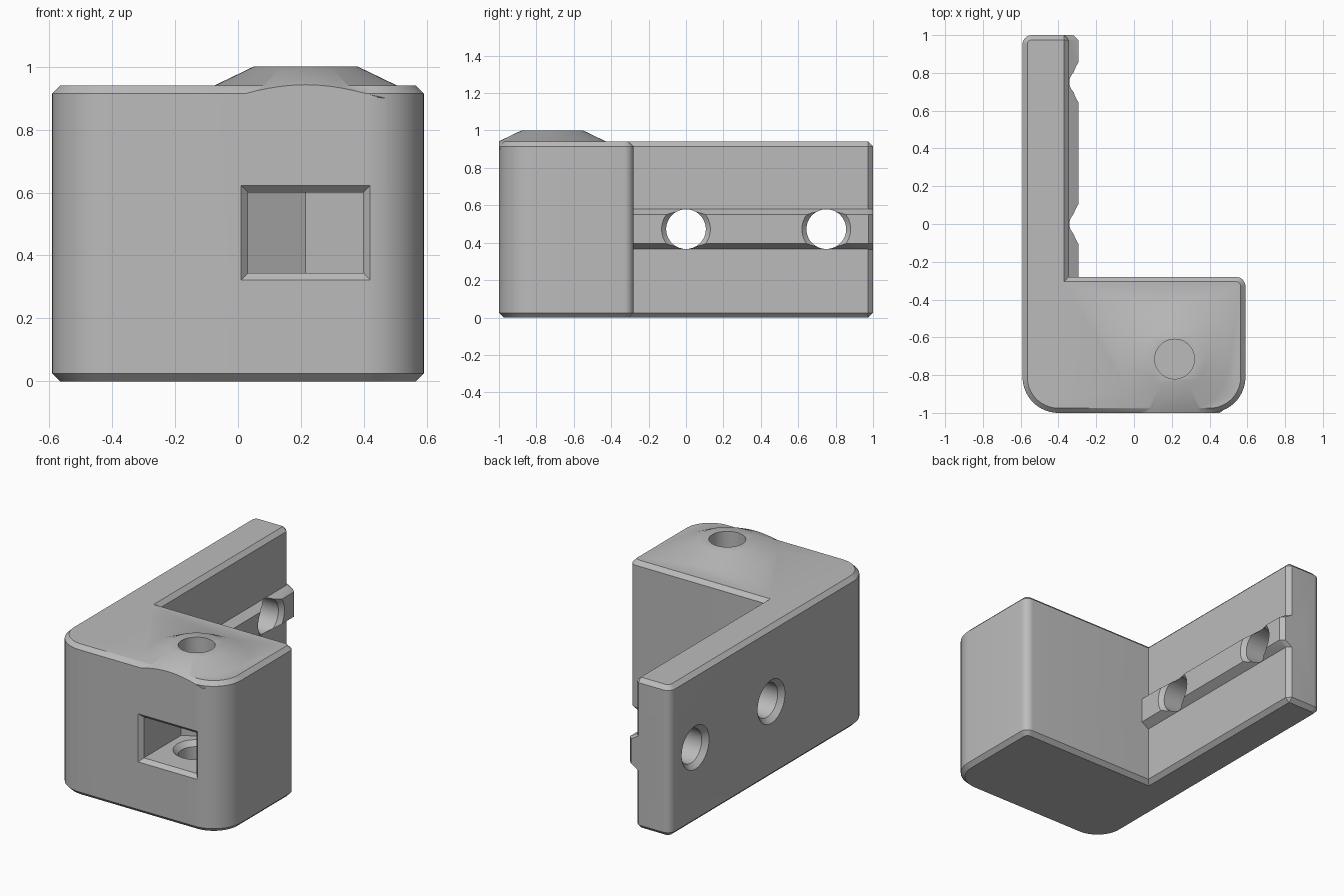
import bpy
import bmesh
from math import cos, sin, pi

if "Cube" in bpy.data.objects:
    bpy.data.objects.remove(bpy.data.objects["Cube"], do_unlink=True)

grey = bpy.data.materials.new("light_grey")
grey.use_nodes = True
grey.diffuse_color = (0.5, 0.5, 0.5, 1)
grey.node_tree.nodes["Principled BSDF"].inputs["Base Color"].default_value = (0.5, 0.5, 0.5, 1)


def loft(name, loops):
    """Closed solid skinned through loops of equal length."""
    bm = bmesh.new()
    rings = [[bm.verts.new(p) for p in loop] for loop in loops]
    n = len(rings[0])
    for a, b in zip(rings, rings[1:]):
        for i in range(n):
            j = (i + 1) % n
            bm.faces.new((a[i], a[j], b[j], b[i]))
    bm.faces.new(rings[0][::-1])
    bm.faces.new(rings[-1])
    bmesh.ops.recalc_face_normals(bm, faces=bm.faces)
    mesh = bpy.data.meshes.new(name)
    bm.to_mesh(mesh)
    bm.free()
    mesh.materials.append(grey)
    obj = bpy.data.objects.new(name, mesh)
    bpy.context.collection.objects.link(obj)
    return obj


def combine(target, tool, operation):
    """Apply a boolean and discard the tool."""
    mod = target.modifiers.new("combine", "BOOLEAN")
    mod.operation = operation
    mod.solver = "EXACT"
    mod.object = tool
    bpy.context.view_layer.objects.active = target
    bpy.ops.object.modifier_apply(modifier=mod.name)
    bpy.data.objects.remove(tool, do_unlink=True)


def turned(name, profile, a, b, axis="z", segs=64):
    """Solid of revolution; profile holds (position along axis, radius)."""
    loops = []
    for t, r in profile:
        ring = [(a + r * cos(2 * pi * i / segs), b + r * sin(2 * pi * i / segs)) for i in range(segs)]
        loops.append([(u, v, t) if axis == "z" else (t, u, v) for u, v in ring])
    return loft(name, loops)


# Outline dimensions
SIDE, INNER, BACK = 0.59, -0.345, -0.28
TOP, CH = 0.94, 0.025
NUT_X, NUT_Y, BORE = 0.215, -0.715, 0.105


def footprint(inset, z):
    """L-shaped outline with rounded corners, moved inward by inset."""
    corners = [(-SIDE, -1, 1, 1, 0.19, 180, 16), (SIDE, -1, -1, 1, 0.19, 270, 16),
               (SIDE, BACK, -1, -1, 0.05, 0, 8), None,
               (INNER, 1, -1, -1, 0.026, 0, 1), (-SIDE, 1, 1, -1, 0.05, 90, 8)]
    pts = []
    for c in corners:
        if c is None:
            pts.append((INNER - inset, BACK - inset, z))
            continue
        x, y, sx, sy, r, start, segs = c
        for i in range(segs + 1):
            ang = (start + 90 * i / segs) * pi / 180
            pts.append((x + sx * r + (r - inset) * cos(ang), y + sy * r + (r - inset) * sin(ang), z))
    return pts


# Chamfered L-shaped body
body = loft("bracket_body", [footprint(CH, 0), footprint(0, CH),
                             footprint(0, TOP - CH), footprint(CH, TOP)])

# Conical boss, trimmed flush with the front face
boss = turned("boss", [(0.9, 0.373), (1.0, 0.165)], NUT_X, NUT_Y)
trim = loft("boss_trim", [[(x, y, z) for x, y in ((-1, -1), (1, -1), (1, 1), (-1, 1))] for z in (0.5, 1.5)])
combine(boss, trim, "INTERSECT")
combine(body, boss, "UNION")


# Alignment rail along the inner face of the arm
def rail_section(y, shift):
    section = [(INNER - 0.1, 0.365), (INNER, 0.365), (-0.295, 0.395),
               (-0.295, 0.55), (INNER, 0.58), (INNER - 0.1, 0.58)]
    return [(x - shift, y, z) for x, z in section]


rail = loft("rail", [rail_section(BACK - 0.05, 0), rail_section(1 - CH, 0), rail_section(1, CH)])
combine(body, rail, "UNION")

# Countersunk bolt holes through arm and rail
for y in (0, 0.75):
    hole = turned("bolt_hole", [(-0.6, 0.145), (-0.56, 0.106), (-0.32, 0.106), (-0.28, 0.145)],
                  y, 0.4725, "x")
    combine(body, hole, "DIFFERENCE")

# Nut pocket with a pointed back wall
half = 0.1825
plan = [(-half, -1.1), (half, -1.1), (half, -0.61), (0, -0.505), (-half, -0.61)]
pocket = loft("nut_pocket", [[(NUT_X + x, y, z) for x, y in plan] for z in (0.345, 0.6)])
combine(body, pocket, "DIFFERENCE")


# Chamfered mouth of the pocket
def mouth(y, grow):
    w, h = half + grow, 0.1275 + grow
    return [(NUT_X + sx * w, y, 0.4725 + sz * h) for sx, sz in ((-1, -1), (1, -1), (1, 1), (-1, 1))]


combine(body, loft("pocket_mouth", [mouth(-1.02, 0.043), mouth(-0.977, 0)]), "DIFFERENCE")

# Blind screw bore from the boss, countersunk in the pocket floor
bore = turned("screw_bore", [(0.12, BORE), (0.315, BORE), (0.35, 0.14), (0.36, BORE), (1.1, BORE)],
              NUT_X, NUT_Y)
combine(body, bore, "DIFFERENCE")

# Smooth rounded parts, keep chamfers crisp
bpy.ops.object.select_all(action="DESELECT")
body.select_set(True)
bpy.context.view_layer.objects.active = body
bpy.ops.object.shade_smooth_by_angle(angle=pi / 6)
